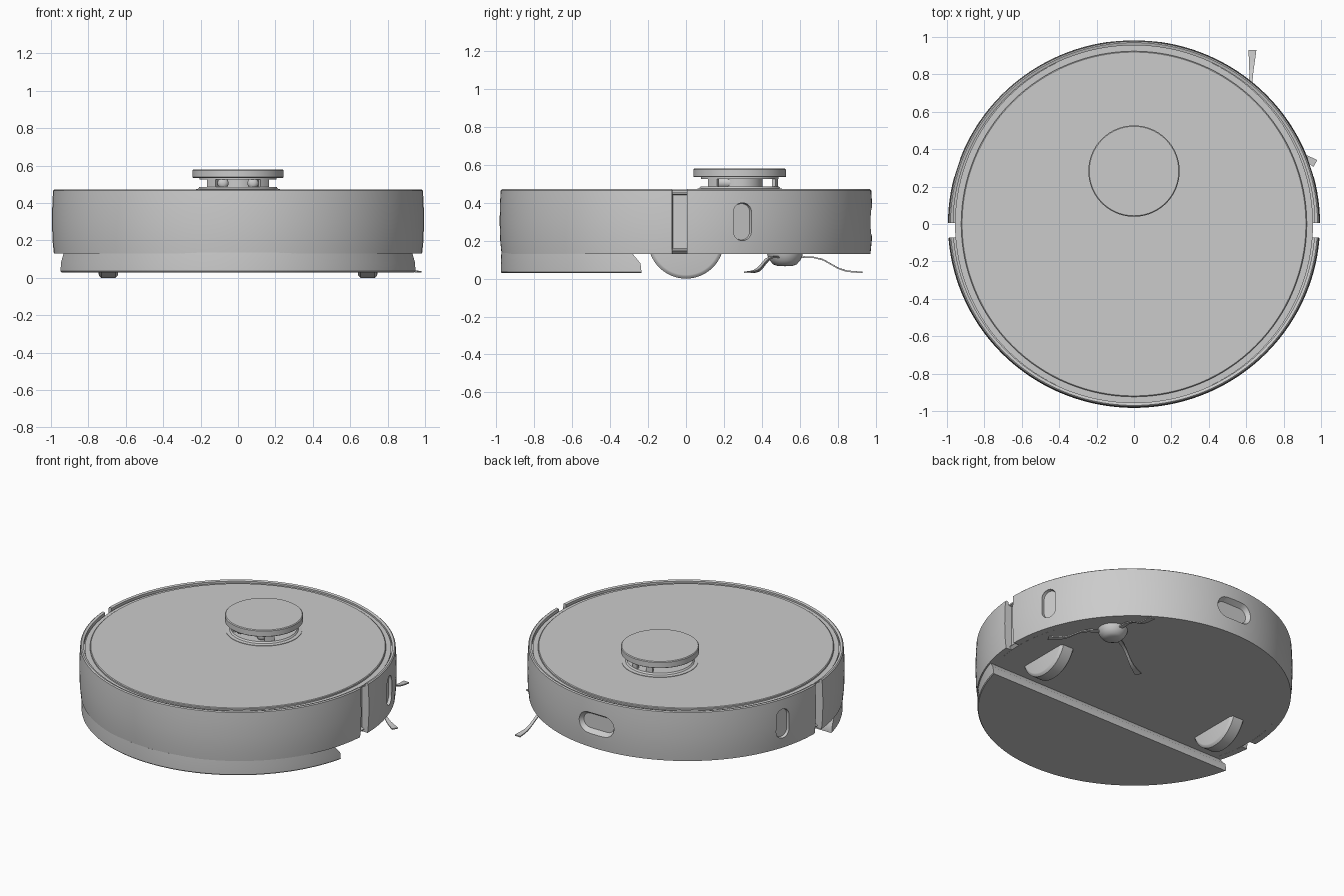
import bpy, bmesh
from math import sin, cos, pi, radians, sqrt, asin
from mathutils import Vector

if "Cube" in bpy.data.objects:
    bpy.data.objects.remove(bpy.data.objects["Cube"])


def make(name, bm, angle=35):
    bmesh.ops.remove_doubles(bm, verts=bm.verts, dist=1e-5)
    bmesh.ops.recalc_face_normals(bm, faces=bm.faces)
    me = bpy.data.meshes.new(name)
    bm.to_mesh(me)
    bm.free()
    ob = bpy.data.objects.new(name, me)
    bpy.context.collection.objects.link(ob)
    smooth(ob, angle)
    return ob


def smooth(ob, angle=35):
    bpy.ops.object.select_all(action='DESELECT')
    ob.select_set(True)
    bpy.context.view_layer.objects.active = ob
    bpy.ops.object.shade_smooth_by_angle(angle=radians(angle))


def loft(bm, rings, closed=False):
    """Skin a list of closed point rings, capping the ends unless looped."""
    vr = [[bm.verts.new(p) for p in r] for r in rings]
    m = len(vr[0])
    for i in range(len(vr) if closed else len(vr) - 1):
        a, b = vr[i], vr[(i + 1) % len(vr)]
        for j in range(m):
            k = (j + 1) % m
            bm.faces.new((a[j], a[k], b[k], b[j]))
    if not closed:
        bm.faces.new(vr[0])
        bm.faces.new(vr[-1])


def sweep(name, profile, a0=0, a1=360, n=128, centre=(0, 0), sx=1.0):
    """Turn an (r, z) profile around a vertical axis between two angles."""
    full = a1 - a0 == 360
    rings = []
    for i in range(n if full else n + 1):
        t = radians(a0 + (a1 - a0) * i / n)
        rings.append([(centre[0] + sx * r * cos(t), centre[1] + r * sin(t), z)
                      for r, z in profile])
    bm = bmesh.new()
    loft(bm, rings, full)
    return make(name, bm)


def pill(w, h, n=12):
    """Capsule outline, long in whichever direction is larger."""
    r = min(w, h) / 2
    pts = []
    for i in range(2 * (n + 1)):
        side = 1 if i <= n else -1
        t = pi * (i - (0 if side == 1 else 1)) / n
        x, y = r * cos(t), r * sin(t) + side * (max(w, h) / 2 - r)
        pts.append((x, y) if h > w else (y, -x))
    return pts


def pill_cutter(angle, z, w, h, r0, inset):
    t = radians(angle)
    out, tan = Vector((cos(t), sin(t), 0)), Vector((-sin(t), cos(t), 0))
    rings = []
    for r, s in ((r0, inset), (0.985, 0), (1.05, 0)):
        rings.append([out * r + tan * u + Vector((0, 0, z + v))
                      for u, v in pill(w - 2 * s, h - 2 * s)])
    bm = bmesh.new()
    loft(bm, rings)
    ob = make("recess_cutter", bm)
    ob.hide_render = True
    return ob


# Body core, with the shallow groove floor around the lid
sweep("body_core", [(0, 0.13), (0.94, 0.13), (0.957, 0.145), (0.957, 0.15),
                    (0.94, 0.16), (0.94, 0.44), (0.957, 0.445), (0.957, 0.455), (0, 0.455)])
sweep("top_lid", [(0, 0.45), (0.924, 0.45), (0.924, 0.465), (0.919, 0.469), (0, 0.469)])

# Front and rear bumper shells with gaps on both sides
shell = [(0.955, 0.467), (0.97, 0.472), (0.977, 0.466), (0.981, 0.40), (0.983, 0.30),
         (0.980, 0.20), (0.973, 0.13), (0.93, 0.13), (0.93, 0.44), (0.955, 0.445)]
sweep("front_bumper", shell, 184.3, 355.7, 90, sx=1.012)
rear = sweep("rear_bumper", shell, 0.3, 179.7, 90, sx=1.012)

# Sensor windows recessed into the rear bumper
cutters = [pill_cutter(90, 0.30, 0.28, 0.15, 0.947, 0.025),
           pill_cutter(17.5, 0.30, 0.10, 0.20, 0.972, 0.004),
           pill_cutter(162.5, 0.30, 0.10, 0.20, 0.972, 0.004)]
for c in cutters:
    mod = rear.modifiers.new("recess", 'BOOLEAN')
    mod.operation = 'DIFFERENCE'
    mod.solver = 'EXACT'
    mod.object = c
bpy.context.view_layer.update()
deps = bpy.context.evaluated_depsgraph_get()
cut_mesh = bpy.data.meshes.new_from_object(rear.evaluated_get(deps))
rear.modifiers.clear()
rear.data = cut_mesh
for c in cutters:
    bpy.data.objects.remove(c)
smooth(rear)

# Lower front tank: a disc segment with a straight back edge
bm = bmesh.new()
rings = []
for z, y, r in ((0.03, -0.235, 0.972), (0.036, -0.235, 0.977), (0.08, -0.24, 0.977),
                (0.135, -0.285, 0.974)):
    a = asin(-y / r)
    rings.append([(r * cos(pi + a + (pi - 2 * a) * i / 80),
                   r * sin(pi + a + (pi - 2 * a) * i / 80), z) for i in range(81)])
loft(bm, rings)
make("lower_tank", bm)

# Drive wheels
for side, label in ((-1, "left"), (1, "right")):
    bm = bmesh.new()
    rings = []
    for x, r in ((-0.052, 0.18), (-0.05, 0.188), (-0.038, 0.2),
                 (0.038, 0.2), (0.05, 0.188), (0.052, 0.18)):
        rings.append([(side * 0.693 + x, r * cos(2 * pi * i / 64),
                       0.2 + r * sin(2 * pi * i / 64)) for i in range(64)])
    loft(bm, rings)
    make(label + "_wheel", bm)

# Scanner turret: base, window frame, cap
C = (0, 0.283)
sweep("turret_base", [(0, 0.46), (0.238, 0.46), (0.238, 0.472), (0.215, 0.475),
                      (0.207, 0.485), (0, 0.485)], centre=C, n=96)
sweep("turret_upper_band", [(0.185, 0.525), (0.205, 0.525), (0.205, 0.54), (0.185, 0.54)],
      centre=C, n=96)
sweep("turret_cap", [(0, 0.535), (0.241, 0.535), (0.244, 0.538), (0.244, 0.575),
                     (0.239, 0.58), (0, 0.58)], centre=C, n=96)
for a0, a1 in ((-54, -36), (68, 80), (100, 112), (216, 234)):
    sweep("turret_post", [(0.185, 0.48), (0.205, 0.48), (0.205, 0.53), (0.185, 0.53)],
          a0, a1, 6, centre=C)
sweep("scanner_core", [(0, 0.48), (0.12, 0.48), (0.12, 0.537), (0, 0.537)], centre=C, n=48)

# Scanner lenses facing forward
for x in (-0.08, 0.08):
    bm = bmesh.new()
    rings = [[(x + r * cos(2 * pi * i / 24), y, 0.506 + r * sin(2 * pi * i / 24))
              for i in range(24)]
             for y, r in ((0.25, 0.03), (0.135, 0.03), (0.123, 0.022), (0.118, 0.01))]
    loft(bm, rings)
    make("scanner_lens", bm)

# Side brush: domed hub and three drooping arms
B = (0.612, 0.522)
sweep("brush_hub", [(0, 0.135), (0.095, 0.135), (0.092, 0.12), (0.08, 0.095), (0.062, 0.075),
                    (0.04, 0.067), (0, 0.065)], centre=B, n=40)
path = [(0.05, 0.112, 0.016), (0.10, 0.114, 0.014), (0.15, 0.112, 0.012), (0.20, 0.10, 0.010),
        (0.24, 0.078, 0.009), (0.28, 0.055, 0.010), (0.32, 0.041, 0.013),
        (0.36, 0.036, 0.017), (0.41, 0.033, 0.021)]
for k, ang in enumerate((87, -29, 207)):
    t = radians(ang)
    out, tan = Vector((cos(t), sin(t), 0)), Vector((-sin(t), cos(t), 0))
    rings = []
    for r, z, w in path:
        p = Vector((B[0], B[1], z)) + out * min(r, 0.409)
        up = Vector((0, 0, 0.004))
        rings.append([p - tan * w - up, p + tan * w - up, p + tan * w + up, p - tan * w + up])
    bm = bmesh.new()
    loft(bm, rings)
    make("brush_arm_%d" % (k + 1), bm)
